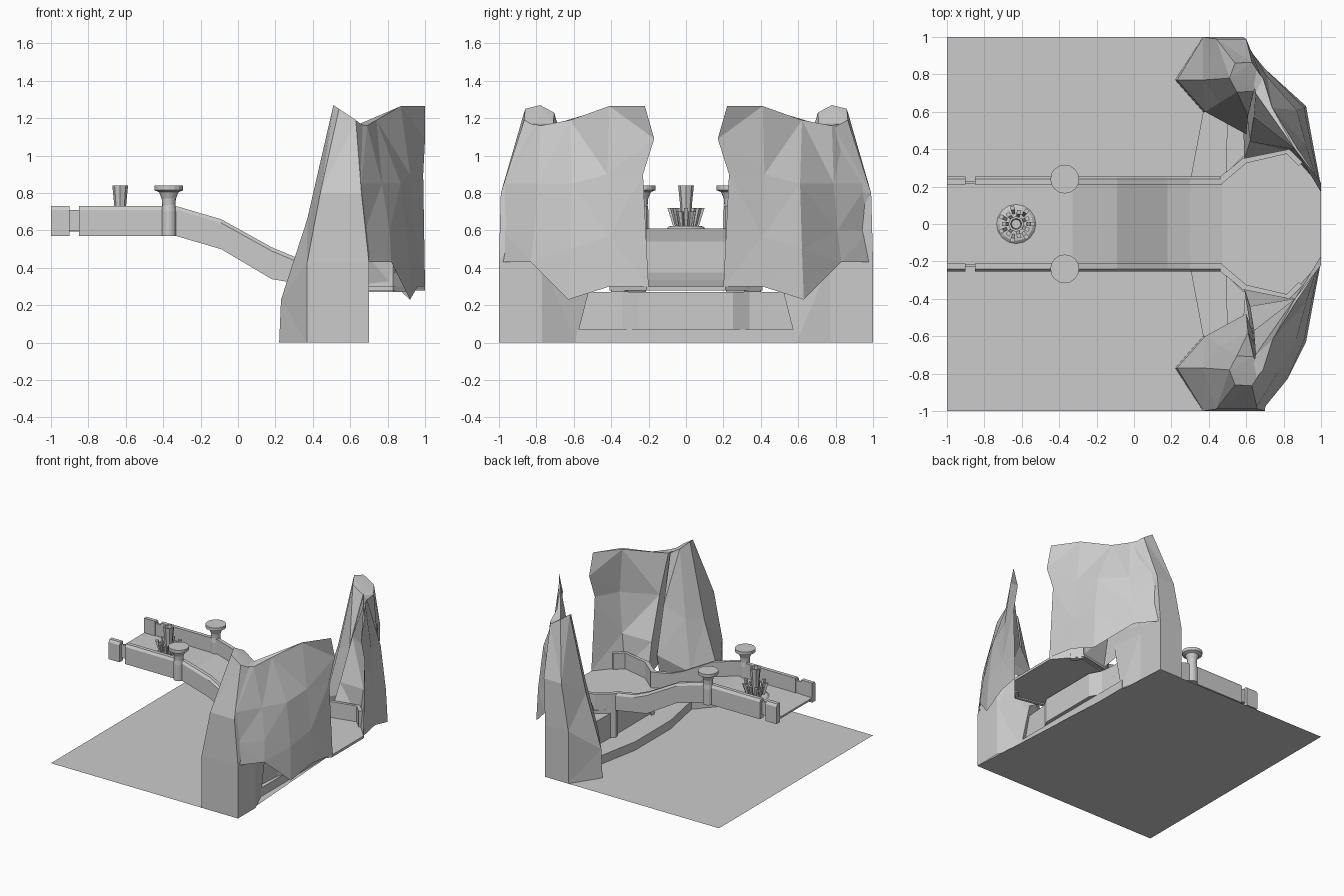
import bpy, bmesh, math
from mathutils import Vector, Matrix

if "Cube" in bpy.data.objects:
    bpy.data.objects.remove(bpy.data.objects["Cube"])


def finish(name, bm):
    bmesh.ops.recalc_face_normals(bm, faces=bm.faces)
    me = bpy.data.meshes.new(name)
    bm.to_mesh(me)
    bm.free()
    ob = bpy.data.objects.new(name, me)
    bpy.context.collection.objects.link(ob)
    return ob


def loft(name, rings, foot=True, triangulate=False):
    """Skin a list of closed rings with the same point count."""
    bm = bmesh.new()
    vs = [[bm.verts.new(p) for p in r] for r in rings]
    n = len(vs[0])
    for a, b in zip(vs, vs[1:]):
        for i in range(n):
            j = (i + 1) % n
            bm.faces.new((a[i], a[j], b[j], b[i]))
    if foot:
        bm.faces.new(vs[0])
    bm.faces.new(vs[-1])
    if triangulate:
        bmesh.ops.triangulate(bm, faces=bm.faces)
    return finish(name, bm)


def prism(name, pts, z0, z1):
    return loft(name, [[(x, y, z) for x, y in pts] for z in (z0, z1)])


def turned(name, profile, center, sides):
    cx, cy = center
    return loft(name, [[(cx + r * math.cos(2 * math.pi * i / sides),
                         cy + r * math.sin(2 * math.pi * i / sides), z)
                        for i in range(sides)] for r, z in profile])


def rock(name, cols, s, narrow):
    """Skin vertical columns; the back rock is narrower on its outer corner."""
    def place(i, k, p):
        dx = -.12 * (1, 1, .5, 0)[k] if s > 0 and i in narrow else 0
        return (p[0] + dx, s * p[1], p[2])
    rings = [[place(i, k, c[k]) for i, c in enumerate(cols)] for k in range(4)]
    return loft(name, rings, foot=False, triangulate=True)


def both(half):
    """Complete an outline by mirroring it in y."""
    return half + [(x, -y) for x, y in reversed(half)]


# ground sheet
bm = bmesh.new()
bm.faces.new([bm.verts.new(p) for p in
              ((-1, -1, 0), (.7, -1, 0), (.58, 1, 0), (-1, 1, 0))])
finish("ground_sheet", bm)

# stepped base, pedestal and round platform
prism("base_ledge", both([(.30, .23), (.37, .6), (.62, .6)]), 0, .07)
prism("pedestal", both([(.49, .25), (.50, .60), (.58, .60), (.60, .34), (.65, .25)]), .07, .27)
prism("platform", both([(.46, .24), (.58, .36), (.83, .41), (1, .21)]), .28, .30)

# bridge deck
deck = [(-1, .61), (-.33, .61), (-.09, .54), (.18, .375), (.30, .335), (.47, .30)]
loft("bridge_deck", [[(x, -.22, z), (x, .22, z), (x, .22, z - .015), (x, -.22, z - .015)]
                     for x, z in deck])

# bridge parapets, columns, platform parapets: one per side
rail = [(-.85, .73, .57), (-.33, .73, .57), (-.09, .66, .50),
        (.18, .51, .34), (.30, .46, .32), (.47, .43, .29)]


def section(x, top, bot, s):
    return [(x, s * y, z) for y, z in ((.21, bot), (.253, bot), (.253, top - .02),
                                       (.24, top), (.21, top))]


pillar = [  # columns from foot to peak
    [(.22, .77, 0), (.23, .77, .23), (.37, .77, .66), (.51, .78, 1.27)],
    [(.37, 1, 0), (.37, 1, .43), (.44, .99, .80), (.54, .86, 1.25)],
    [(.70, 1, 0), (.70, 1, .43), (.66, .99, .80), (.63, .865, 1.19)],
    [(.70, .77, 0), (.70, .77, .43), (.72, .78, .80), (.68, .79, 1.15)],
    [(.62, .59, 0), (.60, .48, .43), (.61, .58, .80), (.64, .71, 1.17)],
    [(.37, .60, 0), (.38, .60, .30), (.46, .65, .70), (.55, .705, 1.23)],
]
wing = [
    [(.69, .99, .43), (.68, .98, .60), (.66, .97, .85), (.62, .86, 1.18)],
    [(.82, .83, .43), (.81, .81, .60), (.77, .79, .85), (.69, .78, 1.16)],
    [(.92, .63, .23), (.91, .62, .50), (.87, .61, .85), (.74, .62, 1.19)],
    [(.96, .41, .30), (.95, .41, .57), (.92, .42, .90), (.87, .41, 1.265)],
    [(1, .20, .30), (.99, .23, .90), (1, .17, 1.09), (1, .22, 1.265)],
    [(.83, .39, .30), (.86, .40, .57), (.89, .41, .90), (.86, .40, 1.26)],
    [(.59, .35, .30), (.62, .44, .55), (.64, .57, .88), (.65, .70, 1.17)],
]

for s, side in ((-1, "front"), (1, "back")):
    loft("bridge_parapet_" + side, [section(x, t, b, s) for x, t, b in rail])
    loft("parapet_end_" + side, [section(x, .73, .57, s) for x in (-1, -.90)])
    loft("parapet_link_" + side, [[(x, s * y, z) for y, z in
         ((.215, .60), (.23, .60), (.23, .71), (.215, .71))] for x in (-.90, -.85)])
    turned("bridge_column_" + side,
           [(.04, .57), (.04, .70), (.035, .735), (.038, .77), (.052, .805),
            (.077, .815), (.077, .84)], (-.37, s * .24), 16)
    path = [(.46, .25), (.58, .35), (.83, .40), (.90, .33)]
    inner = [(.47, .215), (.60, .325), (.815, .375), (.88, .31)]
    loft("platform_parapet_" + side,
         [[(a, s * b, .27), (a, s * b, .43), (c, s * d, .43), (c, s * d, .27)]
          for (a, b), (c, d) in zip(path, inner)])
    prism("parapet_post_" + side,
          [(.46, s * .25), (.49, s * .28), (.505, s * .25), (.47, s * .215)], .07, .43)
    rock("rock_pillar_" + side, pillar, s, (2, 3))
    rock("rock_wing_" + side, wing, s, (0, 1))

# crystal cluster on the bridge
C = Vector((-.63, 0, 0))
turned("cluster_base", [(.105, .61), (.09, .622), (.07, .625)], C.xy, 16)
turned("cluster_core", [(.025, .61), (.032, .74), (.042, .84), (.03, .84), (.025, .79)], C.xy, 8)
for i in range(14):
    r0, r1, top = ((.06, .088, .72), (.045, .065, .70))[i % 2]
    R = Matrix.Rotation(i * math.pi / 7, 4, 'Z')
    rings = [[C + R @ Vector((r + u * w, v * w, z)) for u, v in
              ((-1, -1), (1, -1), (1, 1), (-1, 1))]
             for r, w, z in ((r0, .007, .615), (r1, .011, top))]
    loft("crystal_%d" % (i + 1), rings)
